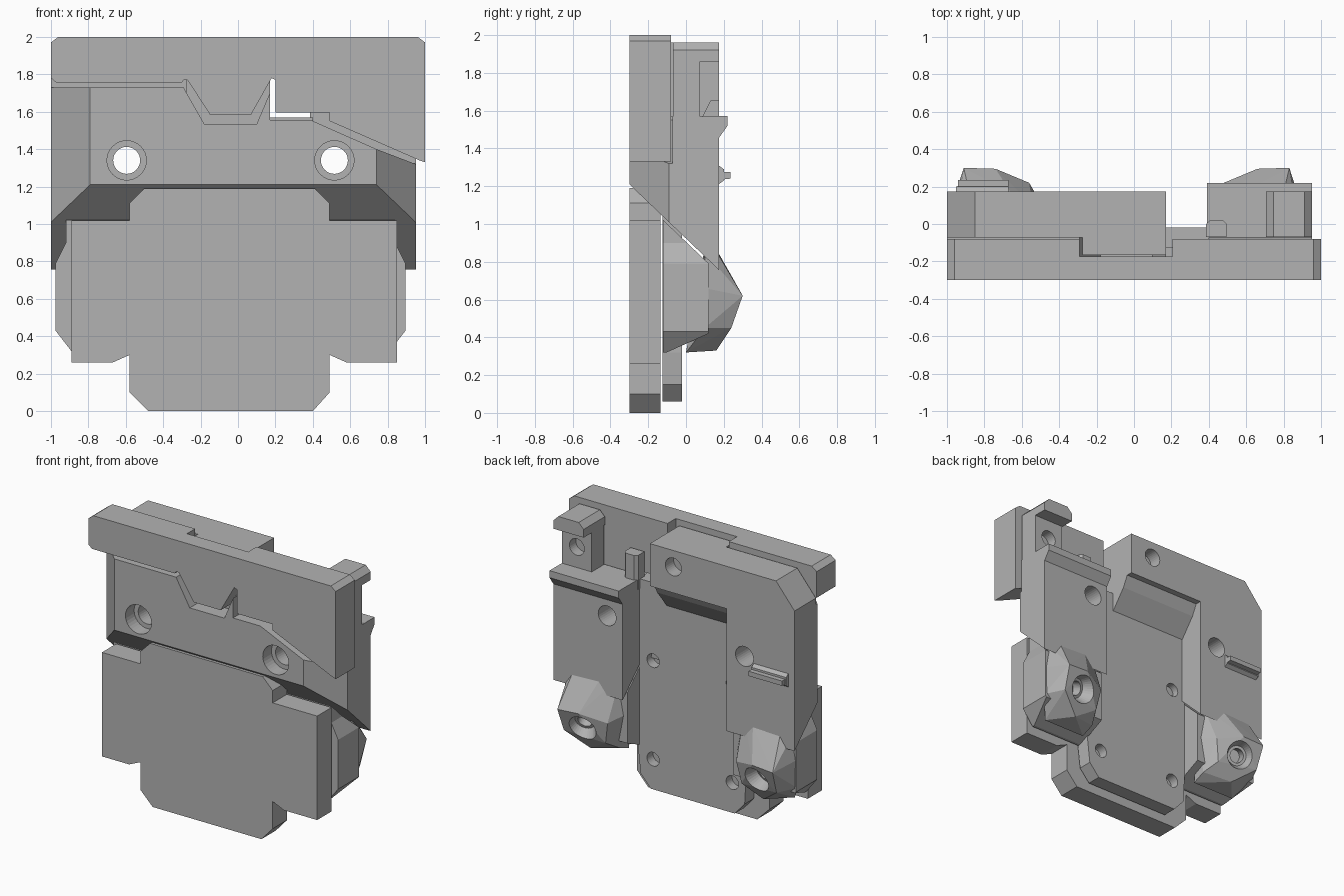
import bpy, bmesh, math
from mathutils import Vector, Matrix

cube = bpy.data.objects.get("Cube")
if cube:
    bpy.data.objects.remove(cube, do_unlink=True)

grey = bpy.data.materials.new("matte_grey")
grey.use_nodes = True
grey.diffuse_color = (0.45, 0.45, 0.45, 1)
grey.node_tree.nodes["Principled BSDF"].inputs["Base Color"].default_value = (0.45, 0.45, 0.45, 1)

CX = -0.04  # symmetry line of the lower half


def finish(name, bm):
    bmesh.ops.recalc_face_normals(bm, faces=bm.faces)
    mesh = bpy.data.meshes.new(name)
    bm.to_mesh(mesh)
    bm.free()
    mesh.materials.append(grey)
    ob = bpy.data.objects.new(name, mesh)
    bpy.context.collection.objects.link(ob)
    return ob


def prism(name, pts, y0, y1, cuts=()):
    """Extrude an (x, z) outline along y, then trim with (point, normal) planes."""
    bm = bmesh.new()
    face = bm.faces.new([bm.verts.new((x, y0, z)) for x, z in pts])
    ext = bmesh.ops.extrude_face_region(bm, geom=[face])["geom"]
    verts = [v for v in ext if isinstance(v, bmesh.types.BMVert)]
    bmesh.ops.translate(bm, verts=verts, vec=(0, y1 - y0, 0))
    for co, no in cuts:
        geom = bm.verts[:] + bm.edges[:] + bm.faces[:]
        res = bmesh.ops.bisect_plane(bm, geom=geom, plane_co=co, plane_no=no, clear_outer=True)
        edges = [e for e in res["geom_cut"] if isinstance(e, bmesh.types.BMEdge)]
        if edges:
            bmesh.ops.edgeloop_fill(bm, edges=edges)
    return finish(name, bm)


def box(name, x0, x1, y0, y1, z0, z1):
    return prism(name, [(x0, z0), (x1, z0), (x1, z1), (x0, z1)], y0, y1)


def hull(name, pts):
    bm = bmesh.new()
    for p in pts:
        bm.verts.new(p)
    bmesh.ops.convex_hull(bm, input=bm.verts[:])
    return finish(name, bm)


def cone(name, a, b, r1, r2):
    a, b = Vector(a), Vector(b)
    bm = bmesh.new()
    rot = (b - a).to_track_quat("Z", "Y").to_matrix().to_4x4()
    bmesh.ops.create_cone(bm, cap_ends=True, segments=32, radius1=r1, radius2=r2,
                          depth=(b - a).length, matrix=Matrix.Translation((a + b) / 2) @ rot)
    return finish(name, bm)


def cut(target, cutter):
    mod = target.modifiers.new("cut", "BOOLEAN")
    mod.operation = "DIFFERENCE"
    mod.solver = "EXACT"
    mod.object = cutter
    cutter.hide_render = True
    cutter.hide_viewport = True
    cutter.display_type = "WIRE"


# Trim planes: sloped underside and the two front corner chamfers
under = ((0, -0.3, 1.21), (0, -0.43, -0.45))
corner_r = ((-0.79, -0.3, 0), (-1, -1, 0))
corner_l = ((0.74, -0.3, 0), (1, -1, 0))

# Top front plate with a stepped lower edge and a rear channel
top_plate = prism("top_front_plate", [
    (-1, 1.78), (-1, 1.97), (-0.96, 2), (0.96, 2), (1, 1.97), (1, 1.33), (0.97, 1.34),
    (0.49, 1.55), (0.49, 1.595), (0.2, 1.595), (0.2, 1.77), (0.18, 1.78), (0.07, 1.585),
    (-0.15, 1.585), (-0.27, 1.77), (-0.29, 1.77), (-0.3, 1.755), (-0.97, 1.755)], -0.3, -0.08)
cut(top_plate, box("channel_cutter", -0.29, 0.205, -0.175, 0, 1.3, 2.1))
box("channel_tongue", -0.275, 0.17, -0.165, -0.06, 1.5, 1.96)

# Upper body front
upper = prism("upper_body_front", [
    (-1, 0.7), (-1, 1.73), (-0.29, 1.73), (-0.28, 1.71), (-0.18, 1.535), (0.1, 1.535),
    (0.17, 1.7), (0.17, 1.555), (0.39, 1.555), (0.74, 1.4), (0.95, 1.32), (0.95, 0.7)],
    -0.3, -0.07, [under, corner_r, corner_l])

# Rear blocks on either side of the recessed panel
right_block = prism("right_rear_block", [
    (-1, 0.6), (-1, 1.78), (-0.85, 1.96), (0.17, 1.96), (0.17, 1.65), (-0.45, 1.65),
    (-0.45, 0.6)], -0.071, 0.175, [under])
hull("block_underside_slope", [(x, y, z) for x in (-0.46, 0.17)
     for y, z in ((-0.06, 1.66), (0.135, 1.66), (0.09, 1.57), (-0.03, 1.42), (-0.06, 1.42))])
left_block = prism("left_rear_block", [
    (0.39, 0.6), (0.39, 1.57), (0.95, 1.57), (0.95, 0.6)], -0.071, 0.175, [under])
hull("left_block_lip", [(x, y, z) for x in (0.39, 0.95)
     for y, z in ((0.1, 1.571), (0.22, 1.571), (0.22, 1.52), (0.17, 1.45), (0.1, 1.45))])

# Column with an overhanging cap, and the small post beside it
column = box("left_column", 0.71, 0.95, -0.07, 0.075, 1.5, 1.9)
prism("column_cap", [(0.705, 1.86), (0.705, 1.92), (0.745, 1.96), (0.91, 1.96),
                     (0.95, 1.92), (0.95, 1.86)], -0.07, 0.175)
hull("small_post", [(x, y, z) for z in (1.5, 1.75) for x, y in
     ((0.385, -0.07), (0.495, -0.07), (0.495, 0), (0.475, 0.02), (0.405, 0.02), (0.385, 0))])

# Recessed rear panel
panel = prism("recessed_panel", [
    (-0.38, 0.06), (0.3, 0.06), (0.38, 0.15), (0.4, 0.32), (0.4, 1.57), (-0.47, 1.57),
    (-0.47, 0.32), (-0.46, 0.15)], -0.125, -0.02)
for i, (x, z) in enumerate([(sx, sz) for sx in (-0.36, 0.28) for sz in (0.28, 1.0)]):
    cut(panel, cone(f"panel_hole_cutter_{i}", (x, -0.09, z), (x, 0.05, z), 0.05, 0.05))

# Lower front plate
prism("lower_front_plate", [
    (-0.48, 0), (0.4, 0), (0.49, 0.1), (0.49, 0.3), (0.58, 0.26), (0.85, 0.26), (0.85, 1.02),
    (0.49, 1.02), (0.49, 1.11), (0.41, 1.19), (-0.5, 1.19), (-0.58, 1.11), (-0.58, 1.02),
    (-0.89, 1.02), (-0.89, 0.26), (-0.67, 0.26), (-0.58, 0.3), (-0.58, 0.1)], -0.3, -0.135)

# Lower side bodies, each with an angled screw boss
for side, s in (("left", 1), ("right", -1)):
    def mx(x):
        return CX + s * x

    prism(side + "_lower_body", [
        (mx(x), z) for x, z in ((0.43, 0.32), (0.85, 0.32), (0.935, 0.43), (0.935, 0.79),
                                (0.88, 0.9), (0.88, 1.05), (0.43, 1.05))],
        -0.122, 0.12, [((0, -0.12, 1.02), (0, 0.43, 0.45)),
                       ((0, 0.12, 0.42), (0, 0.45, -1))])
    boss = hull(side + "_screw_boss", [(mx(x), y, z) for x, y, z in (
        (0.5, 0.1, 0.88), (0.9, 0.1, 0.85), (0.62, 0.17, 0.85), (0.84, 0.17, 0.84),
        (0.7, 0.295, 0.63), (0.87, 0.3, 0.62), (0.52, 0.22, 0.58), (0.45, 0.1, 0.62),
        (0.55, 0.2, 0.42), (0.7, 0.16, 0.33), (0.5, 0.1, 0.36), (0.86, 0.24, 0.45),
        (0.935, 0.1, 0.66), (0.93, 0.1, 0.45), (0.84, 0.0, 0.32), (0.5, 0.0, 0.32))])
    axis = Vector((-s * 0.22, 0.88, -0.38)).normalized()
    centre = Vector((mx(0.71), 0.245, 0.51))
    cut(boss, cone(side + "_countersink_cutter", centre - axis * 0.06, centre + axis * 0.06, 0.07, 0.125))
    cut(boss, cone(side + "_screw_cutter", centre - axis * 0.13, centre, 0.05, 0.05))

    # Through holes with a countersunk front
    hx = mx(0.555)
    rear = right_block if s < 0 else left_block
    through = cone(side + "_through_cutter", (hx, -0.5, 1.34), (hx, 0.5, 1.34), 0.072, 0.072)
    cut(upper, through)
    cut(rear, through)
    cut(upper, cone(side + "_sink_cutter", (hx, -0.4, 1.34), (hx, -0.2, 1.34), 0.105, 0.105))

# Blind holes near the top
cut(right_block, cone("top_hole_cutter", (-0.02, 0.08, 1.84), (-0.02, 0.3, 1.84), 0.065, 0.065))
cut(column, cone("column_hole_cutter", (0.83, 0, 1.72), (0.83, 0.2, 1.72), 0.06, 0.06))

# Cable clip on the right block
hull("clip_base", [(x, y, z) for x in (-0.95, -0.67) for y, z in
     ((0.16, 1.2), (0.16, 1.32), (0.2, 1.29), (0.2, 1.23))])
hull("clip_rail", [(x, y, z) for x in (-0.94, -0.67) for y, z in
     ((0.19, 1.235), (0.19, 1.275), (0.235, 1.275), (0.235, 1.24))])
